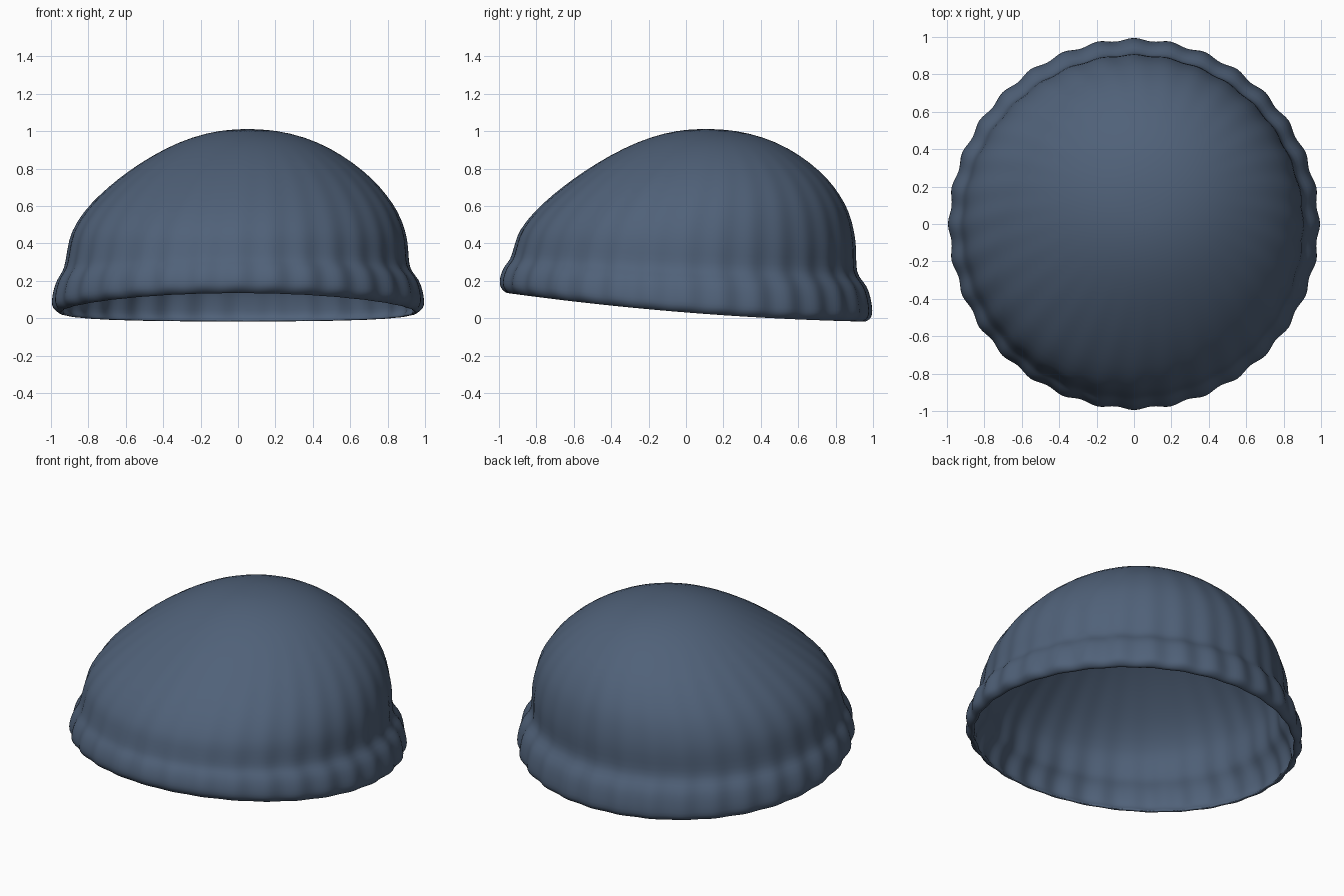
import bpy, bmesh, math

cube = bpy.data.objects.get("Cube")
if cube:
    bpy.data.objects.remove(cube, do_unlink=True)

SEGMENTS, RIBS, WALL = 128, 32, 0.03

# Outer profile: radius, height, backward shift, brim tilt weight, rib depth
PROFILE = [
    (0.965, 0.035, 0, 1, 0.006), (0.985, 0.055, 0, 1, 0.010),
    (0.99, 0.085, 0, 1, 0.012), (0.98, 0.15, 0, 0.85, 0.012),
    (0.96, 0.21, 0, 0.7, 0.011), (0.925, 0.25, -0.01, 0.6, 0.009),
    (0.913, 0.30, -0.01, 0.5, 0.007), (0.907, 0.38, 0, 0.3, 0.006),
    (0.893, 0.46, 0.005, 0.1, 0.005), (0.84, 0.57, 0.03, 0, 0.004),
    (0.765, 0.66, 0.055, 0, 0.003), (0.68, 0.745, 0.078, 0, 0.002),
    (0.57, 0.83, 0.095, 0, 0.001), (0.44, 0.91, 0.108, 0, 0),
    (0.30, 0.97, 0.112, 0, 0), (0.15, 1.005, 0.108, 0, 0),
]
APEX = 1.013


def add_ring(bm, radius, height, shift, tilt, rib):
    """One ribbed ring, raised toward the front by its tilt weight."""
    verts = []
    for i in range(SEGMENTS):
        a = math.tau * i / SEGMENTS
        r = radius + rib * math.cos(RIBS * a)
        x, y = r * math.cos(a), r * math.sin(a)
        z = height + tilt * (0.03 * y * y - 0.08 * y)
        verts.append(bm.verts.new((x + shift / 2, y + shift, z)))
    return verts


def bridge(bm, lower, upper):
    for i in range(SEGMENTS):
        j = (i + 1) % SEGMENTS
        bm.faces.new((lower[i], lower[j], upper[j], upper[i]))


def cap(bm, ring, height):
    tip = bm.verts.new((0.05, 0.105, height))
    for i in range(SEGMENTS):
        bm.faces.new((ring[i], ring[(i + 1) % SEGMENTS], tip))


# Knitted cap: outer skin, rolled lip and inner lining
bm = bmesh.new()
outer = [add_ring(bm, *row) for row in PROFILE]
inner = [add_ring(bm, r - WALL, z - WALL * min(1, z * z), s, t, rib)
         for r, z, s, t, rib in PROFILE]
for skin, top in ((outer, APEX), (inner, APEX - WALL)):
    for lower, upper in zip(skin, skin[1:]):
        bridge(bm, lower, upper)
    cap(bm, skin[-1], top)
lip = add_ring(bm, 0.95, 0.03, 0, 1, 0.004)
bridge(bm, inner[0], lip)
bridge(bm, lip, outer[0])
bmesh.ops.recalc_face_normals(bm, faces=bm.faces)
for face in bm.faces:
    face.smooth = True

mesh = bpy.data.meshes.new("knit_cap")
bm.to_mesh(mesh)
bm.free()
knit_cap = bpy.data.objects.new("knit_cap", mesh)
bpy.context.collection.objects.link(knit_cap)
smooth = knit_cap.modifiers.new("smooth", "SUBSURF")
smooth.levels = smooth.render_levels = 1

# Slate blue wool
wool = bpy.data.materials.new("slate_blue_wool")
wool.use_nodes = True
colour = (0.08, 0.12, 0.19, 1)
wool.diffuse_color = colour
wool.node_tree.nodes["Principled BSDF"].inputs["Base Color"].default_value = colour
mesh.materials.append(wool)
